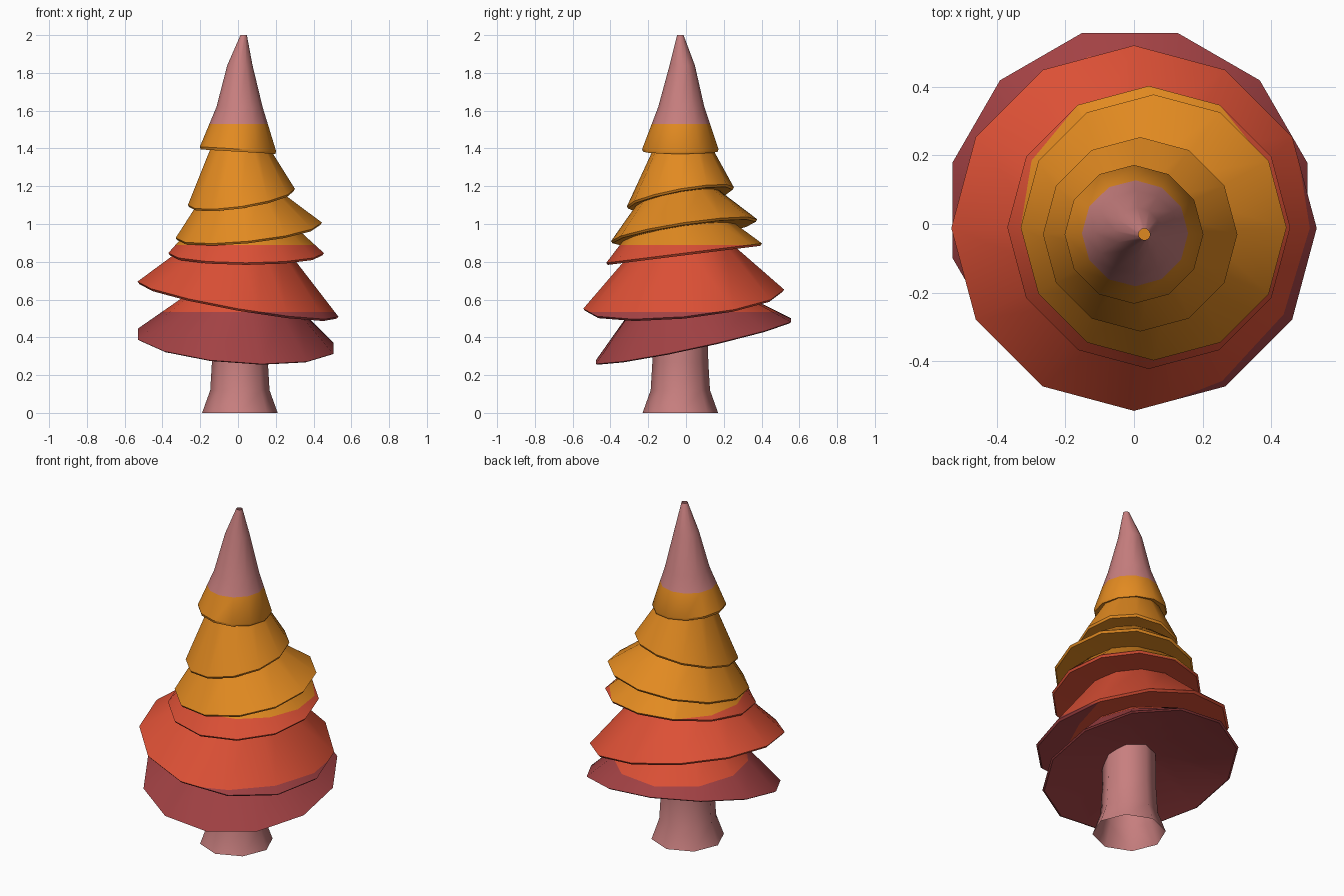
import bpy, bmesh, math

if "Cube" in bpy.data.objects:
    bpy.data.objects.remove(bpy.data.objects["Cube"])

def mat(name, rgb):
    m = bpy.data.materials.new(name)
    m.diffuse_color = (*rgb, 1)
    m.use_nodes = True
    m.node_tree.nodes["Principled BSDF"].inputs["Base Color"].default_value = m.diffuse_color
    return m

PINK = mat("dusty pink", (0.578, 0.212, 0.212))
DARK = mat("dark red", (0.366, 0.054, 0.058))
RED = mat("orange red", (0.716, 0.080, 0.036))
ORANGE = mat("orange", (0.76, 0.255, 0.015))
BANDS = [0.535, 0.89, 1.53]          # heights where the foliage colour changes


def loft(name, rings, sides, turn, mats, angle, bands=(), floor=True):
    """Skin rings of (x, y, z, radius, slope_x, slope_y), top left open, colour by height."""
    bm = bmesh.new()
    loops = []
    for x, y, z, r, sx, sy in rings:
        loop = []
        for i in range(sides):
            a = 2 * math.pi * i / sides + turn
            dx, dy = r * math.cos(a), r * math.sin(a)
            loop.append(bm.verts.new((x + dx, y + dy, z + sx * dx + sy * dy)))
        loops.append(loop)
    for lo, hi in zip(loops, loops[1:]):
        for i in range(sides):
            j = (i + 1) % sides
            bm.faces.new((lo[i], lo[j], hi[j], hi[i]))
    if floor:
        bm.faces.new(loops[0][::-1])
    for h in bands:
        bmesh.ops.bisect_plane(bm, geom=bm.verts[:] + bm.edges[:] + bm.faces[:],
                               plane_co=(0, 0, h), plane_no=(0, 0, 1))
    for f in bm.faces:
        z = f.calc_center_median().z
        f.material_index = sum(z > h for h in bands)
    me = bpy.data.meshes.new(name)
    bm.to_mesh(me)
    bm.free()
    for m in mats:
        me.materials.append(m)
    ob = bpy.data.objects.new(name, me)
    bpy.context.collection.objects.link(ob)
    bpy.ops.object.select_all(action='DESELECT')
    ob.select_set(True)
    bpy.context.view_layer.objects.active = ob
    bpy.ops.object.shade_smooth_by_angle(angle=math.radians(angle))
    return ob


# trunk with flared foot, open underneath
loft("trunk", [(0.01, -0.03, 0, 0.2, 0, 0), (0.01, -0.03, 0.12, 0.157, 0, 0),
               (0.01, -0.03, 0.27, 0.148, 0, 0), (0.01, -0.03, 0.5, 0.145, 0, 0)],
     8, 0, [PINK], 50, floor=False)

# tilted skirts: rim centre, radius, rim slopes, rim thickness, hollow depth, upper rings (x, y, z, r)
TIERS = [
    ((-0.012, 0.04, 0.374, 0.535), (-0.072, 0.215), 0.006, 0.1, [(0, 0, 0.68, 0.2)]),
    ((0, -0.012, 0.59, 0.532), (-0.175, 0.095), 0.012, 0.03, [(0, -0.01, 0.94, 0.2)]),
    ((0.043, -0.01, 0.834, 0.412), (0.0, 0.125), 0.012, 0.02, [(0.02, -0.02, 1.06, 0.2)]),
    ((0.057, -0.01, 0.955, 0.387), (0.105, 0.15), 0.012, 0.02, [(0.02, -0.02, 1.19, 0.18)]),
    ((0.018, -0.03, 1.132, 0.283), (0.15, 0.18), 0.012, 0.02, [(0, -0.02, 1.5, 0.105)]),
    ((0, -0.03, 1.383, 0.202), (-0.06, 0.0), 0.014, 0.01,
     [(0.008, -0.025, 1.62, 0.122), (0.01, -0.02, 1.84, 0.067), (0.03, -0.03, 2.0, 0.017)]),
]
for n, ((x, y, z, r), (sx, sy), t, deep, upper) in enumerate(TIERS):
    rings = [(x, y, z + deep, r * 0.28, sx, sy), (x, y, z, r * 0.98, sx, sy),
             (x, y, z + t, r, sx, sy)]
    rings += [(*u, 0, 0) for u in upper]
    loft(f"foliage_tier_{n + 1}", rings, 12, math.radians(15) if n == 0 else 0,
         [DARK, RED, ORANGE, PINK], 35, BANDS)
